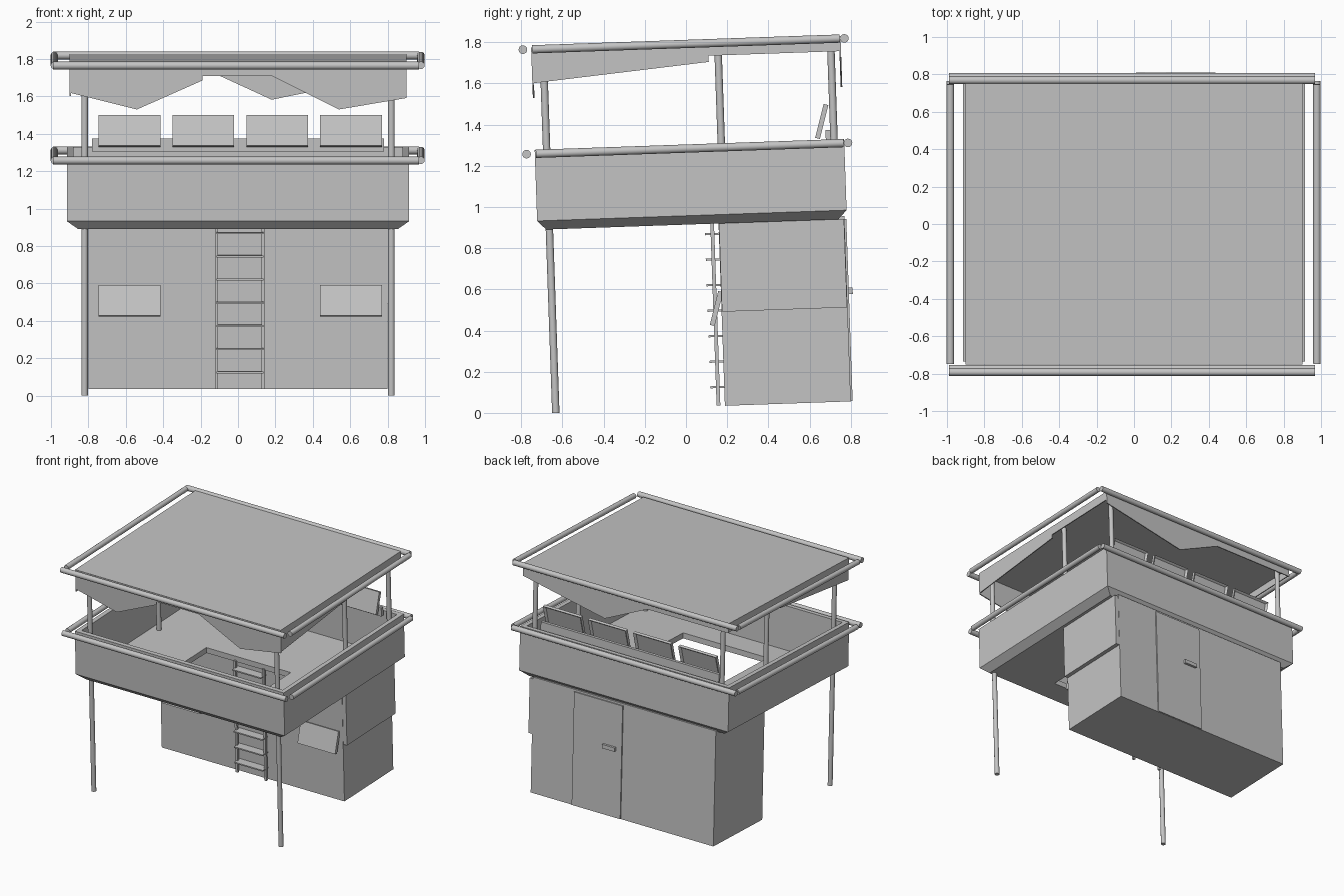
import bpy, bmesh
from math import radians, pi
from mathutils import Matrix, Vector

cube = bpy.data.objects.get("Cube")
if cube:
    bpy.data.objects.remove(cube)

# The whole lookout leans slightly toward the front
TILT = Matrix.Rotation(radians(2.0), 4, 'X')

grey = bpy.data.materials.new("plain grey")
grey.use_nodes = True
grey.diffuse_color = (0.55, 0.55, 0.55, 1)
grey.node_tree.nodes["Principled BSDF"].inputs["Base Color"].default_value = grey.diffuse_color


def finish(bm, name, smooth=False):
    bmesh.ops.recalc_face_normals(bm, faces=bm.faces[:])
    bm.transform(TILT)
    mesh = bpy.data.meshes.new(name)
    bm.to_mesh(mesh)
    bm.free()
    mesh.materials.append(grey)
    ob = bpy.data.objects.new(name, mesh)
    bpy.context.collection.objects.link(ob)
    if smooth:
        bpy.ops.object.select_all(action='DESELECT')
        ob.select_set(True)
        bpy.context.view_layer.objects.active = ob
        bpy.ops.object.shade_smooth_by_angle(angle=radians(40))
    return ob


def add_box(bm, lo, hi):
    lo, hi = Vector(lo), Vector(hi)
    m = Matrix.Translation((lo + hi) / 2) @ Matrix.Diagonal((*(hi - lo), 1))
    return bmesh.ops.create_cube(bm, size=1, matrix=m)["verts"]


def box(name, lo, hi):
    bm = bmesh.new()
    add_box(bm, lo, hi)
    return finish(bm, name)


def tube(name, a, b, r):
    a, b = Vector(a), Vector(b)
    rot = (b - a).to_track_quat('Z', 'Y').to_matrix().to_4x4()
    bm = bmesh.new()
    bmesh.ops.create_cone(bm, cap_ends=True, segments=16, radius1=r, radius2=r,
                          depth=(b - a).length, matrix=Matrix.Translation((a + b) / 2) @ rot)
    return finish(bm, name, True)


def sheet(name, points, thickness):
    """Thin cloth: a flat outline pushed out along the given vector."""
    bm = bmesh.new()
    face = bm.faces.new([bm.verts.new(p) for p in points])
    out = bmesh.ops.extrude_face_region(bm, geom=[face])["geom"]
    bmesh.ops.translate(bm, vec=thickness, verts=[v for v in out if isinstance(v, bmesh.types.BMVert)])
    return finish(bm, name)


def shutter(name, x, y, z):
    """Tilted plate with a recessed back; x, y, z is the middle of its lower edge."""
    bm = bmesh.new()
    add_box(bm, (-0.165, -0.012, 0), (0.165, 0.012, 0.17))
    bm.normal_update()
    back = [f for f in bm.faces if f.normal.y > 0.9]
    bmesh.ops.inset_region(bm, faces=back, thickness=0.022)
    bmesh.ops.translate(bm, vec=(0, -0.014, 0), verts=back[0].verts)
    bm.transform(Matrix.Translation((x, y, z)) @ Matrix.Rotation(radians(-16), 4, 'X'))
    return finish(bm, name)


# Raised tub: rectangular rings lofted round its wall and floor hatch
Y0, Y1 = -0.69, 0.814
rings = [
    (0.855, Y0 + 0.042, Y1 - 0.042, 0.914),
    (0.915, Y0, Y1, 0.957),
    (0.915, Y0, Y1, 1.302),
    (0.88, Y0 + 0.035, Y1 - 0.035, 1.302),
    (0.88, Y0 + 0.035, Y1 - 0.035, 0.957),
    (0.37, -0.46, 0.165, 0.957),
    (0.37, -0.46, 0.165, 0.914),
]
bm = bmesh.new()
loops = [[bm.verts.new(p) for p in ((-x, a, z), (x, a, z), (x, b, z), (-x, b, z))]
         for x, a, b, z in rings]
for i, low in enumerate(loops):
    high = loops[(i + 1) % len(loops)]
    for j in range(4):
        k = (j + 1) % 4
        bm.faces.new((low[j], low[k], high[k], high[j]))
finish(bm, "platform_tub")

# Cabin below, with side hatch panel, back door and handle
box("cabin", (-0.80, 0.19, 0.028), (0.80, 0.802, 0.93))
box("cabin_side_panel", (0.80, 0.192, 0.485), (0.832, 0.80, 0.914))
box("cabin_door", (0.01, 0.80, 0.03), (0.435, 0.811, 0.914))
box("door_handle", (0.06, 0.81, 0.55), (0.17, 0.83, 0.58))

# Shutters: four above the parapet, two on the cabin front
centres = [0.012 + 0.395 * (i - 1.5) for i in range(4)]
for i, x in enumerate(centres):
    shutter(f"upper_shutter_{i + 1}", x, 0.685, 1.31)
for side, x in (("right", centres[0]), ("left", centres[3])):
    shutter(f"cabin_shutter_{side}", x, 0.142, 0.42)
box("shutter_beam", (-0.78, 0.725, 1.28), (0.78, 0.75, 1.35))

# Posts
for side, s in (("right", -1), ("left", 1)):
    tube(f"front_post_{side}", (0.82 * s, -0.632, 0.022), (0.82 * s, -0.632, 1.79), 0.018)
    tube(f"middle_post_{side}", (0.82 * s, 0.217, 0.93), (0.82 * s, 0.217, 1.79), 0.018)
    tube(f"back_post_{side}", (0.82 * s, 0.765, 0.93), (0.82 * s, 0.765, 1.79), 0.018)

# Rails round the tub and the roof
for level, z in (("tub", 1.283), ("roof", 1.791)):
    for side, y in (("front", -0.73), ("back", 0.832)):
        tube(f"{level}_rail_{side}", (-0.99, y, z), (0.968, y, z), 0.021)
    for side, x in (("right", -0.982), ("left", 0.978)):
        tube(f"{level}_rail_{side}", (x, -0.685, z), (x, 0.81, z), 0.02)

# Cloth roof with ragged hanging edges
TOP = 1.80
box("roof", (-0.90, Y0, TOP - 0.012), (0.90, Y1, TOP))
front_edge = [(-0.9, 1.645), (-0.54, 1.555), (-0.19, 1.71), (-0.19, 1.735),
              (0.18, 1.735), (0.54, 1.555), (0.9, 1.616)]
back_edge = [(-0.9, 1.725), (-0.19, 1.725), (0.18, 1.555), (0.9, 1.70)]
side_edge = [(Y0, 1.626), (0.17, 1.70), (0.17, 1.73), (Y1, 1.73)]
for name, edge, y, t in (("front_valance", front_edge, Y0, 0.008),
                         ("back_valance", back_edge, Y1, -0.008)):
    outline = [(-0.9, TOP - 0.004)] + edge + [(0.9, TOP - 0.004)]
    sheet(name, [(x, y, z) for x, z in outline], (0, t, 0))
for side, s in (("right", -1), ("left", 1)):
    outline = [(Y0, TOP - 0.004)] + side_edge + [(Y1, TOP - 0.004)]
    sheet(f"side_valance_{side}", [(0.9 * s, y, z) for y, z in outline], (-0.008 * s, 0, 0))

# Ladder up to the hatch
bm = bmesh.new()
for x in (-0.115, 0.135):
    add_box(bm, (x - 0.009, 0.15, 0.03), (x + 0.009, 0.168, 0.925))
for i in range(7):
    z = 0.12 + 0.124 * i
    add_box(bm, (-0.115, 0.122, z - 0.005), (0.135, 0.19, z + 0.005))
finish(bm, "ladder")
